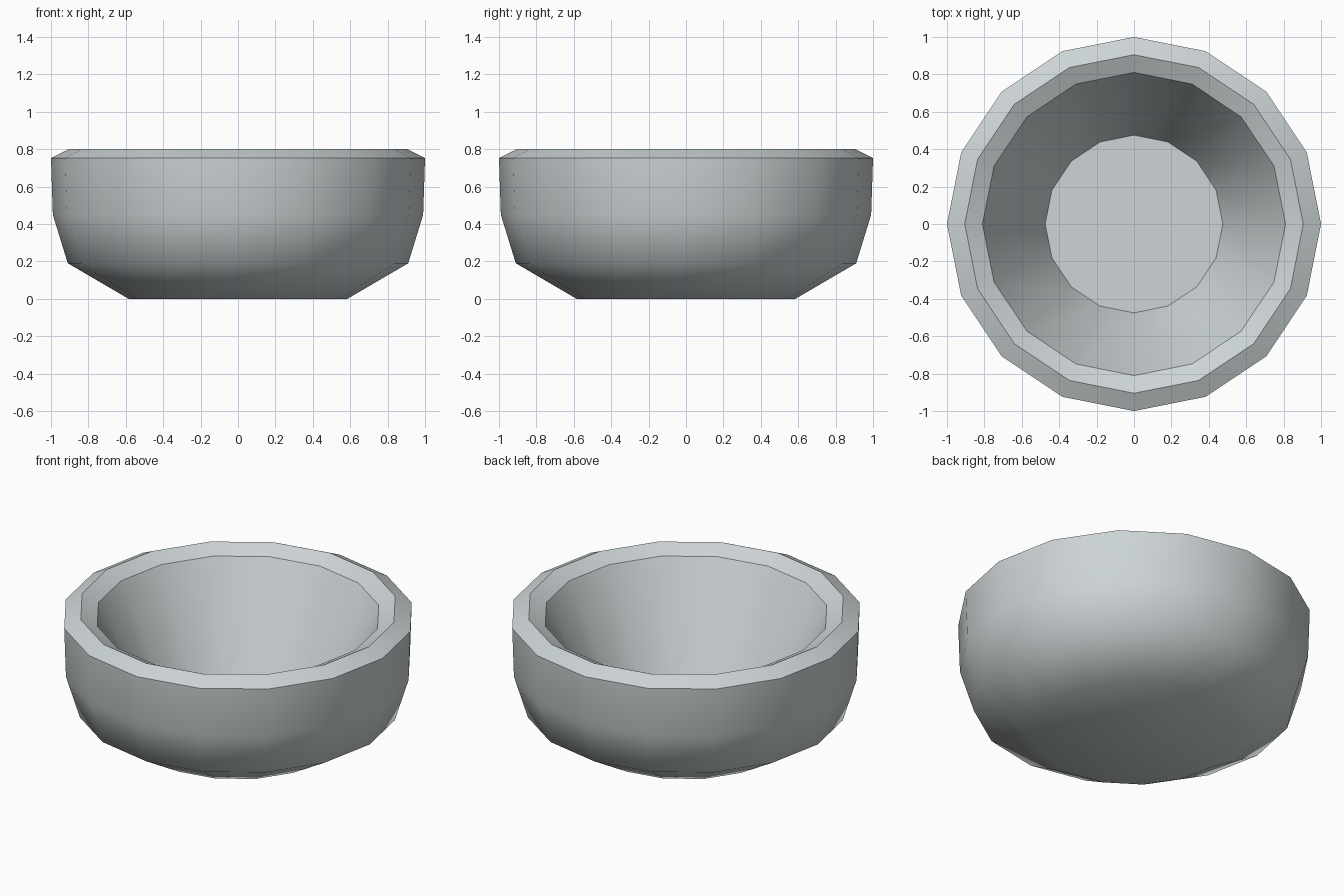
import bpy, bmesh, math

if "Cube" in bpy.data.objects:
    bpy.data.objects.remove(bpy.data.objects["Cube"])

SIDES = 16

# one grey glaze
mat = bpy.data.materials.new("pale grey glaze")
mat.diffuse_color = (0.61, 0.66, 0.67, 1)
mat.use_nodes = True
mat.node_tree.nodes["Principled BSDF"].inputs["Base Color"].default_value = mat.diffuse_color

# (radius, height, crease) from base, up the outside, over the rim, down to the floor
profile = [
    (0.585, 0.0, False), (0.91, 0.19, False), (0.99, 0.45, False),
    (1.0, 0.753, True), (0.905, 0.80, True), (0.81, 0.753, True),
    (0.475, 0.10, True),
]

# bowl: revolve the profile, then close base and inner floor
bm = bmesh.new()
rings = []
for r, z, crease in profile:
    rings.append([bm.verts.new((r * math.cos(math.tau * i / SIDES),
                                r * math.sin(math.tau * i / SIDES), z))
                  for i in range(SIDES)])
for a, b in zip(rings, rings[1:]):
    for i in range(SIDES):
        j = (i + 1) % SIDES
        bm.faces.new((a[i], a[j], b[j], b[i]))
bm.faces.new(rings[0][::-1])
bm.faces.new(rings[-1])
for f in bm.faces:
    f.smooth = True

# crisp rim and floor edges, soft walls
for (r, z, crease), ring in zip(profile, rings):
    if crease:
        for i in range(SIDES):
            bm.edges.get((ring[i], ring[(i + 1) % SIDES])).smooth = False

mesh = bpy.data.meshes.new("bowl")
bm.to_mesh(mesh)
bm.free()
mesh.materials.append(mat)
bpy.context.collection.objects.link(bpy.data.objects.new("bowl", mesh))
